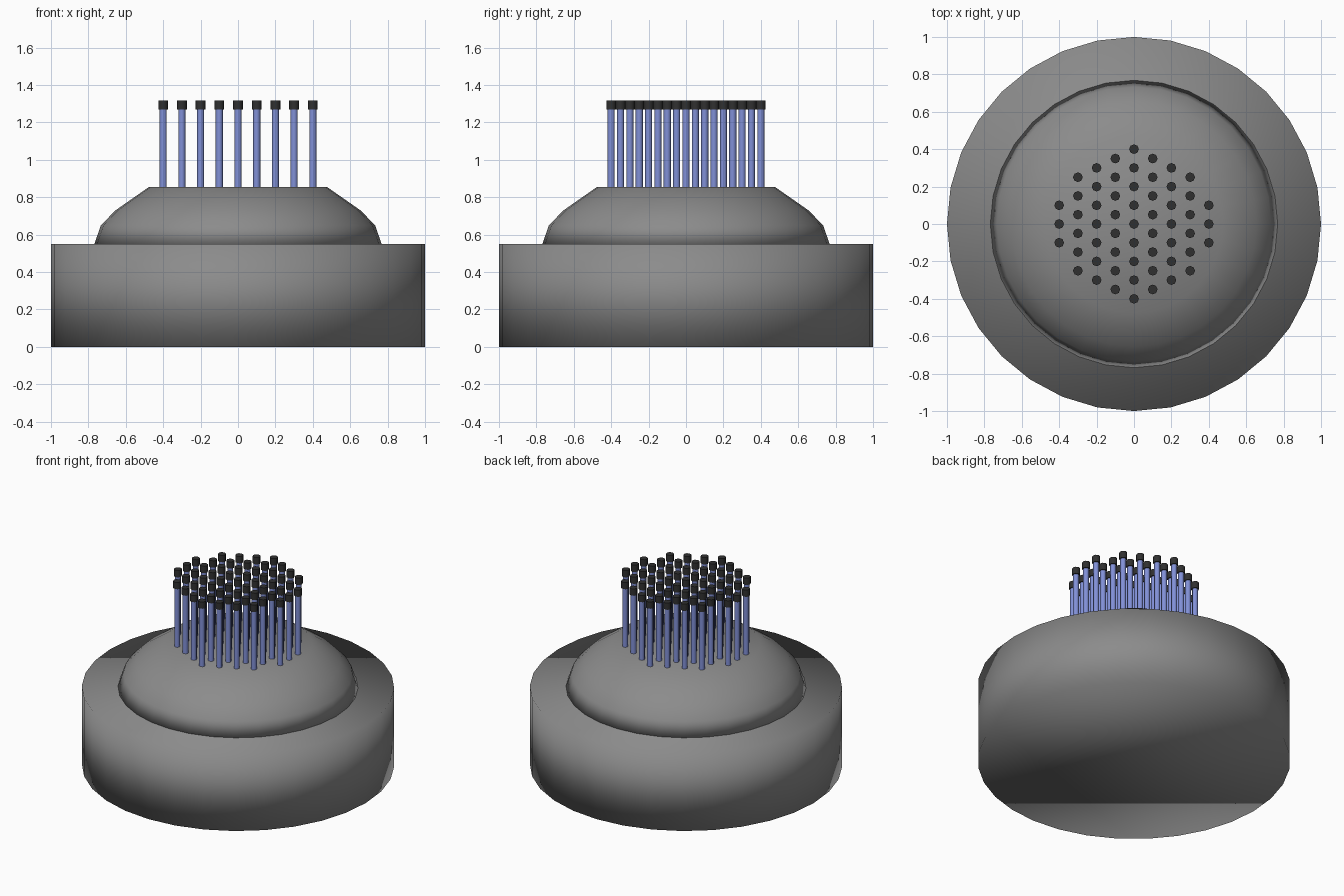
import bpy
import math

if "Cube" in bpy.data.objects:
    bpy.data.objects.remove(bpy.data.objects["Cube"])


def material(name, rgb):
    m = bpy.data.materials.new(name)
    m.diffuse_color = (*rgb, 1.0)
    m.use_nodes = True
    m.node_tree.nodes["Principled BSDF"].inputs["Base Color"].default_value = m.diffuse_color
    return m


GREY = material("housing grey", (0.26, 0.26, 0.26))
BLUE = material("rod blue", (0.22, 0.28, 0.68))
BLACK = material("cap black", (0.03, 0.03, 0.03))


def lathe(verts, faces, profile, sides, cx=0.0, cy=0.0):
    """Append a closed solid of revolution; profile runs bottom to top."""
    start = len(verts)
    for r, z in profile:
        for i in range(sides):
            a = 2 * math.pi * i / sides
            verts.append((cx + r * math.cos(a), cy + r * math.sin(a), z))
    for k in range(len(profile) - 1):
        for i in range(sides):
            j = (i + 1) % sides
            a, b = start + k * sides, start + (k + 1) * sides
            faces.append((a + i, a + j, b + j, b + i))
    faces.append(tuple(start + i for i in reversed(range(sides))))
    top = start + (len(profile) - 1) * sides
    faces.append(tuple(top + i for i in range(sides)))


def build(name, verts, faces, mat):
    mesh = bpy.data.meshes.new(name)
    mesh.from_pydata(verts, [], faces)
    mesh.materials.append(mat)
    mesh.polygons.foreach_set("use_smooth", [True] * len(mesh.polygons))
    ob = bpy.data.objects.new(name, mesh)
    bpy.context.collection.objects.link(ob)
    return ob


# Round base, softly shaded over its rim
v, f = [], []
lathe(v, f, [(1.0, 0.0), (1.0, 0.55)], 32)
build("base", v, f, GREY)

# Flattened dome with a flat top
v, f = [], []
lathe(v, f, [(0.77, 0.545), (0.733, 0.65), (0.655, 0.73), (0.476, 0.855)], 32)
build("dome", v, f, GREY)

# Hexagonal grid of rods with dark caps: column -> number of rods
counts = {0: 9, 1: 8, 2: 7, 3: 6, 4: 3}
rods, caps = ([], []), ([], [])
for col in range(-4, 5):
    n = counts[abs(col)]
    for row in range(n):
        x, y = col * 0.1, (row - (n - 1) / 2) * 0.1
        lathe(*rods, [(0.019, 0.845), (0.019, 1.28)], 8, x, y)
        lathe(*caps, [(0.026, 1.268), (0.026, 1.316)], 8, x, y)

for name, data, mat in (("rods", rods, BLUE), ("rod_caps", caps, BLACK)):
    ob = build(name, *data, mat)
    bpy.ops.object.select_all(action='DESELECT')
    ob.select_set(True)
    bpy.context.view_layer.objects.active = ob
    bpy.ops.object.shade_smooth_by_angle(angle=math.radians(50))
